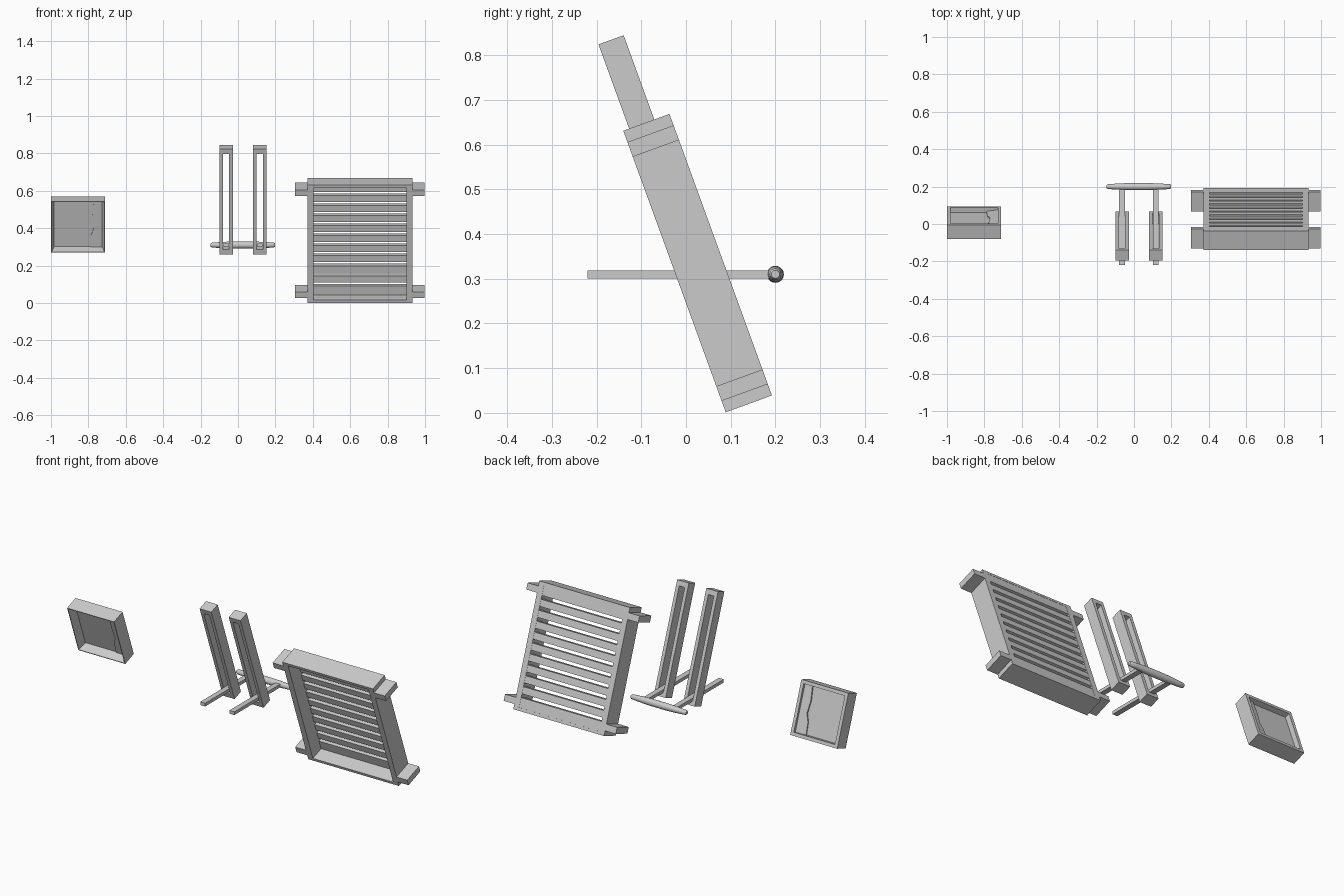
import bpy, bmesh, math
from mathutils import Matrix, Vector

if "Cube" in bpy.data.objects:
    bpy.data.objects.remove(bpy.data.objects["Cube"])

TILT = math.radians(20)


def finish(name, bm, center=(0, 0, 0), tilt=0.0):
    bmesh.ops.recalc_face_normals(bm, faces=bm.faces)
    me = bpy.data.meshes.new(name)
    bm.to_mesh(me)
    bm.free()
    ob = bpy.data.objects.new(name, me)
    ob.matrix_world = Matrix.Translation(center) @ Matrix.Rotation(tilt, 4, 'X')
    bpy.context.scene.collection.objects.link(ob)
    return ob


def add_box(bm, lo, hi):
    lo, hi = Vector(lo), Vector(hi)
    m = Matrix.Translation((lo + hi) / 2) @ Matrix.Diagonal((*(hi - lo), 1))
    bmesh.ops.create_cube(bm, size=1, matrix=m)


def ring(name, w, h, d, side, end, center):
    """Rectangular frame open front to back, as one clean mesh."""
    bm = bmesh.new()
    loops = []
    for y in (-d / 2, d / 2):
        for a, b in ((w / 2, h / 2), (w / 2 - side, h / 2 - end)):
            loops.append([bm.verts.new((sx * a, y, sz * b))
                          for sx, sz in ((-1, -1), (1, -1), (1, 1), (-1, 1))])
    fo, fi, bo, bi = loops
    for p, q in ((fo, fi), (fi, bi), (bi, bo), (bo, fo)):
        for i in range(4):
            j = (i + 1) % 4
            bm.faces.new((p[i], p[j], q[j], q[i]))
    return finish(name, bm, center, TILT)


# Large louvred frame
FC = (0.652, 0.026, 0.335)
W, H, D = 0.56, 0.67, 0.11
ring("louvre_frame", W, H, D, 0.032, 0.016, FC)

# Back slats, flush with the rear of the frame
bm = bmesh.new()
pitch, n = 0.057, 11
for i in range(n):
    z = (i - (n - 1) / 2) * pitch
    add_box(bm, (-W / 2 + 0.03, 0.022, z - 0.0185), (W / 2 - 0.03, D / 2 - 0.001, z + 0.0185))
for s in (-1, 1):
    z = s * 0.312
    add_box(bm, (-W / 2 + 0.03, 0.022, z - 0.009), (W / 2 - 0.03, D / 2 - 0.001, z + 0.009))
finish("louvre_slats", bm, FC, TILT)

# Corner lugs
for sx in (-1, 1):
    for sz in (-1, 1):
        bm = bmesh.new()
        xs = sorted((sx * W / 2, sx * (W / 2 + 0.066)))
        zs = sorted((sz * (H / 2 - 0.027), sz * (H / 2 - 0.062)))
        add_box(bm, (xs[0], -D / 2, zs[0]), (xs[1], D / 2, zs[1]))
        finish("frame_lug", bm, FC, TILT)

# Two slotted rails with an arm through each
for x in (-0.064, 0.116):
    ring("slotted_rail", 0.072, 0.60, 0.06, 0.019, 0.028, (x, -0.065, 0.5525))
    bm = bmesh.new()
    add_box(bm, (x - 0.015, -0.22, 0.301), (x + 0.015, 0.20, 0.319))
    finish("slide_arm", bm)

# Rounded handle joining the arms
prof = [(0.172, 0.0), (0.172, 0.009), (0.165, 0.013), (0.135, 0.015),
        (0.09, 0.0175), (0.045, 0.019)]
prof += [(-a, r) for a, r in reversed(prof)]
bm = bmesh.new()
vs = [bm.verts.new((a, 0, r)) for a, r in prof]
es = [bm.edges.new(p) for p in zip(vs, vs[1:])]
bmesh.ops.spin(bm, geom=vs + es, cent=(0, 0, 0), axis=(1, 0, 0),
               angle=2 * math.pi, steps=20, use_merge=True)
bmesh.ops.remove_doubles(bm, verts=bm.verts, dist=1e-5)
handle = finish("handle", bm, (0.026, 0.2, 0.31))
bpy.context.view_layer.objects.active = handle
handle.select_set(True)
bpy.ops.object.shade_smooth_by_angle(angle=math.radians(35))

# Small tray recessed from front and back
TC = (-0.855, 0.0075, 0.42)
bm = bmesh.new()
add_box(bm, (-0.145, -0.04, -0.145), (0.145, 0.04, 0.145))
bm.normal_update()
for s, steps in ((-1, ((0.004, 0), (0.013, -0.046))), (1, ((0.018, 0), (0.001, -0.028)))):
    f = next(f for f in bm.faces if f.normal.y * s > 0.9)
    for t, d in steps:
        bmesh.ops.inset_region(bm, faces=[f], thickness=t, depth=d, use_even_offset=True)
finish("recessed_tray", bm, TC, TILT)

# Wavy strip along one side of the tray panel
outline = [(0.128, 0.127), (0.085, 0.127), (0.078, 0.05), (0.085, -0.02),
           (0.07, -0.06), (0.066, -0.127), (0.128, -0.127)]
bm = bmesh.new()
f = bm.faces.new([bm.verts.new((x, 0.0, z)) for x, z in outline])
ext = bmesh.ops.extrude_face_region(bm, geom=[f])
for v in ext["geom"]:
    if isinstance(v, bmesh.types.BMVert):
        v.co.y = 0.018 + (v.co.x - 0.066) * 0.15
finish("tray_strip", bm, TC, TILT)
